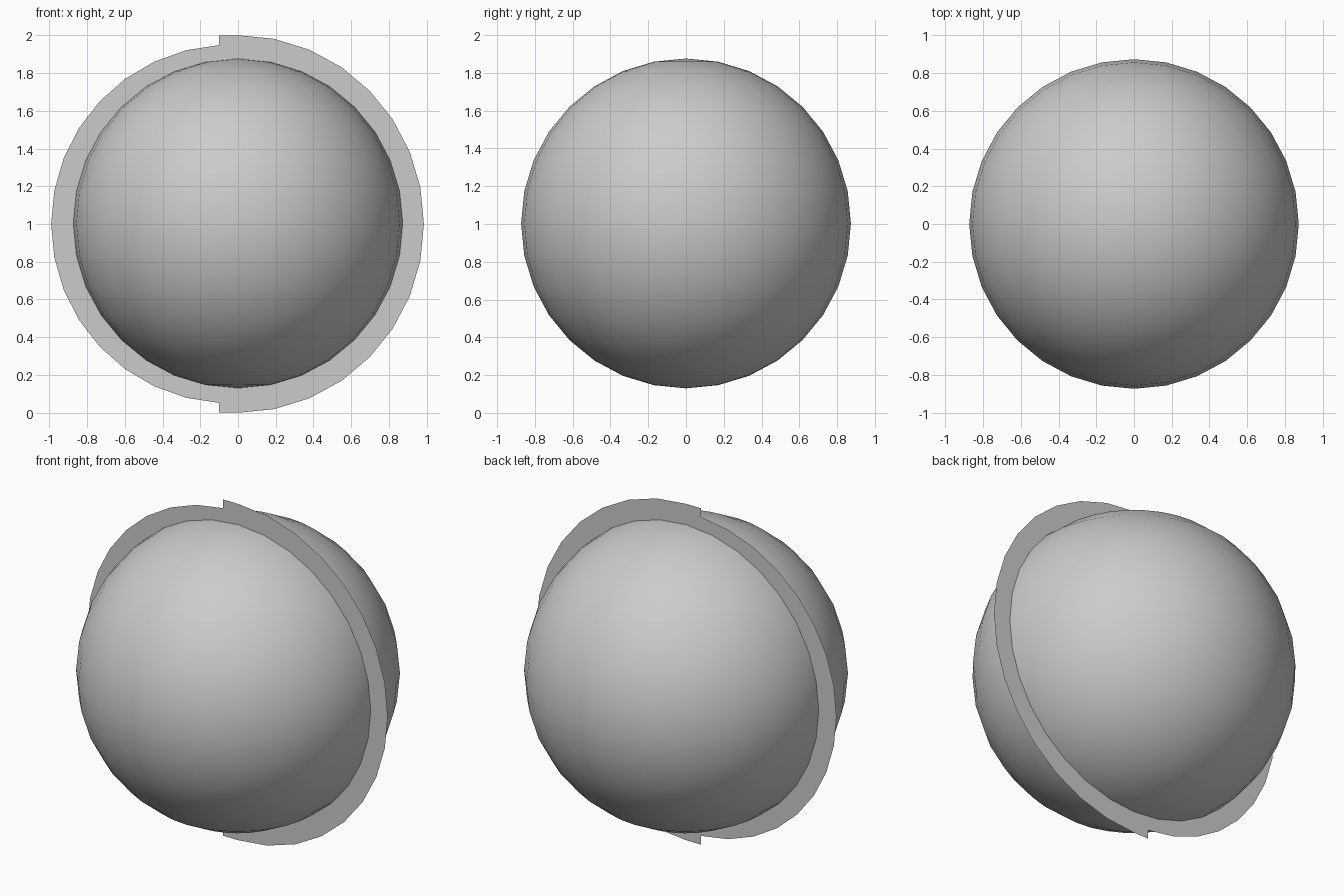
import bpy, bmesh
from math import sin, cos, pi, asin, atan2

if "Cube" in bpy.data.objects:
    bpy.data.objects.remove(bpy.data.objects["Cube"])

CZ = 1.0      # height of the centre
R = 0.873     # ball radius

# Smooth ball
bpy.ops.mesh.primitive_uv_sphere_add(segments=32, ring_count=16, radius=R,
                                     location=(0, 0, CZ + 0.003))
ball = bpy.context.object
ball.name = "ball"
bpy.ops.object.shade_smooth()


def arc(cx, rx, rz, a0, a1, n):
    """Points on an arc; angles run clockwise from the top."""
    return [(cx + rx * sin(a0 + (a1 - a0) * i / n),
             CZ + rz * cos(a0 + (a1 - a0) * i / n)) for i in range(n + 1)]


# Paper-thin stepped ring: larger right half, smaller left half
step_x = -0.1
start = pi + asin(0.06 / 0.95)
outer = [(step_x, 2.0)] + arc(0, 0.985, 1.0, 0, pi, 16) + [(step_x, 0.0)]
outer += arc(-0.04, 0.95, 0.95, start, 3 * pi - start, 16)

bm = bmesh.new()
pairs = []
for x, z in outer:
    a = atan2(x, z - CZ)
    inner = bm.verts.new((0.85 * sin(a), 0, CZ + 0.85 * cos(a)))
    pairs.append((inner, bm.verts.new((x, 0, z))))
for (i0, o0), (i1, o1) in zip(pairs, pairs[1:] + pairs[:1]):
    bm.faces.new((i0, o0, o1, i1))
bmesh.ops.remove_doubles(bm, verts=bm.verts, dist=1e-4)
mesh = bpy.data.meshes.new("flat_ring")
bm.to_mesh(mesh)
bm.free()
bpy.context.collection.objects.link(bpy.data.objects.new("flat_ring", mesh))
